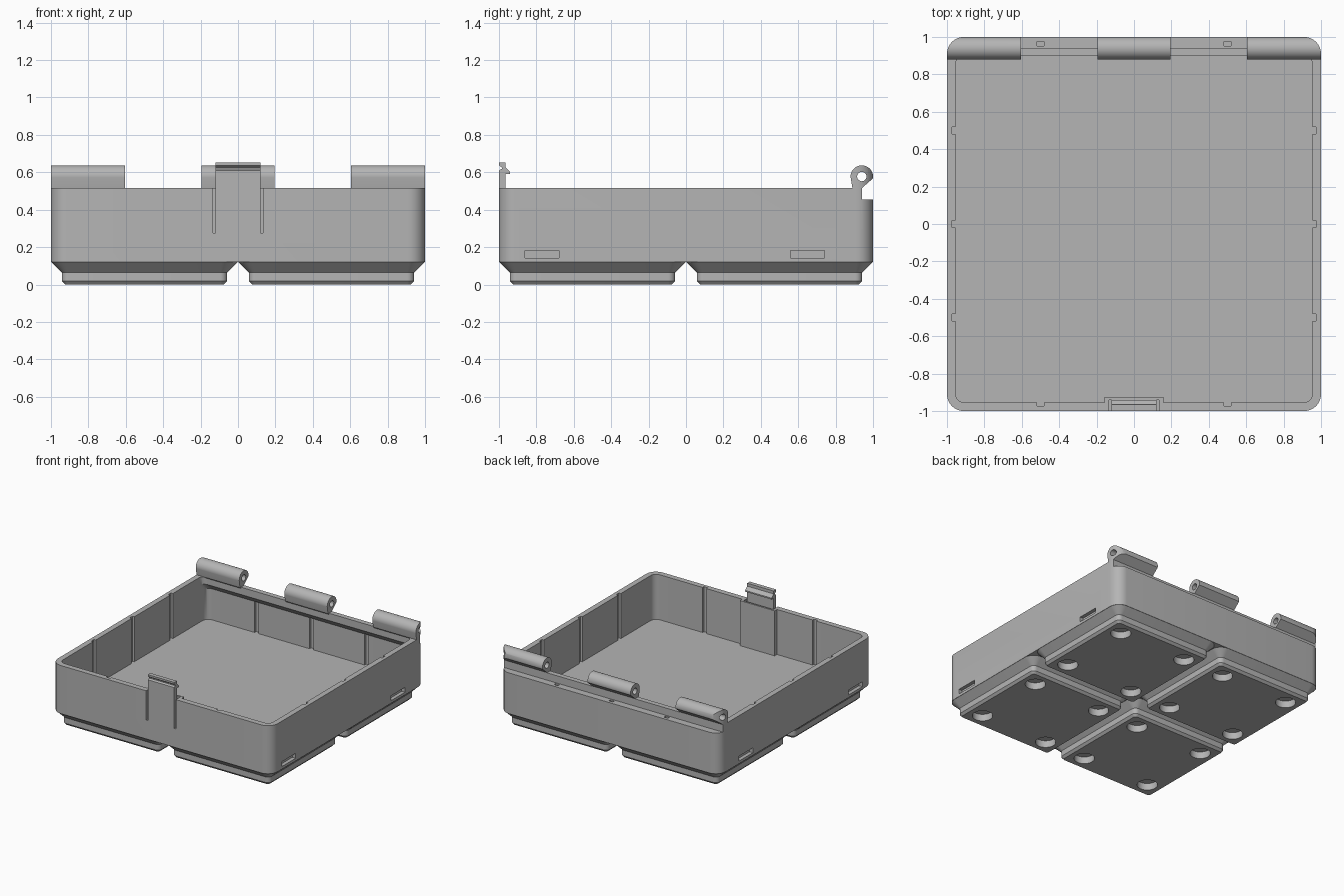
import bpy, bmesh, math
from mathutils import Vector

old = bpy.data.objects.get("Cube")
if old:
    bpy.data.objects.remove(old, do_unlink=True)

GREY = (0.46, 0.46, 0.46, 1.0)
mat = bpy.data.materials.new("mid grey")
mat.use_nodes = True
mat.diffuse_color = GREY
bsdf = next(n for n in mat.node_tree.nodes if n.type == 'BSDF_PRINCIPLED')
bsdf.inputs["Base Color"].default_value = GREY


def loft(name, rings):
    """Closed solid through rings of equal point count."""
    bm = bmesh.new()
    loops = [[bm.verts.new(p) for p in ring] for ring in rings]
    n = len(loops[0])
    for a, b in zip(loops, loops[1:]):
        for i in range(n):
            bm.faces.new((a[i], a[(i + 1) % n], b[(i + 1) % n], b[i]))
    bm.faces.new(loops[0][::-1])
    bm.faces.new(loops[-1])
    bmesh.ops.recalc_face_normals(bm, faces=bm.faces)
    mesh = bpy.data.meshes.new(name)
    bm.to_mesh(mesh)
    bm.free()
    mesh.materials.append(mat)
    ob = bpy.data.objects.new(name, mesh)
    bpy.context.collection.objects.link(ob)
    return ob


def rounded(x0, x1, y0, y1, r, z, steps=8):
    """Rounded rectangle ring at height z."""
    pts = []
    for k, (cx, cy) in enumerate([(x1 - r, y1 - r), (x0 + r, y1 - r),
                                  (x0 + r, y0 + r), (x1 - r, y0 + r)]):
        for i in range(steps + 1):
            a = math.pi / 2 * (k + i / steps)
            pts.append(Vector((cx + r * math.cos(a), cy + r * math.sin(a), z)))
    return pts


def box(name, x0, x1, y0, y1, z0, z1):
    return loft(name, [[(x0, y0, z), (x1, y0, z), (x1, y1, z), (x0, y1, z)]
                       for z in (z0, z1)])


def extrude_x(name, profile, x0, x1):
    return loft(name, [[(x, y, z) for y, z in profile] for x in (x0, x1)])


def boolean(target, tool, operation='DIFFERENCE'):
    """Apply a boolean and discard the tool."""
    mod = target.modifiers.new("cut", 'BOOLEAN')
    mod.operation, mod.solver, mod.object = operation, 'EXACT', tool
    bpy.context.view_layer.update()
    dg = bpy.context.evaluated_depsgraph_get()
    mesh = bpy.data.meshes.new_from_object(target.evaluated_get(dg))
    target.modifiers.clear()
    target.data = mesh
    bpy.data.objects.remove(tool, do_unlink=True)


def column(z0, z1):
    return loft("column", [rounded(-1, 1, -1, 1, 0.09, z) for z in (z0, z1)])


parts = []
BASE, FLOOR, RIM, LEDGE = 0.12, 0.145, 0.515, 0.455

# Tray shell: the cavity narrows under the hinge rail at the back
tray = column(BASE, RIM)
tray.name = "tray"
cavity = loft("cavity", [rounded(-0.955, 0.955, -0.955, y, 0.05, z) for y, z in
                         [(0.955, FLOOR), (0.955, 0.40), (0.90, LEDGE), (0.90, 0.7)]])
boolean(tray, cavity)
boolean(tray, box("ledge_cut", -1.1, 1.1, 0.942, 1.1, LEDGE, 0.7))

# Thickened panel behind the latch, with the latch pocket
boolean(tray, box("latch_backing", -0.158, 0.158, -0.98, -0.925, 0.135, RIM), 'UNION')
boolean(tray, box("latch_pocket", -0.135, 0.135, -1.1, -0.94, 0.275, 0.7))

# Vertical divider grooves in the walls
w, d = 0.018, 0.972
for t in (-0.5, 0, 0.5):
    for s in (-1, 1):
        x0, x1 = sorted((s * 0.94, s * d))
        boolean(tray, box("groove", x0, x1, t - w, t + w, FLOOR, 0.7))
for t in (-0.5, 0.5):
    boolean(tray, box("groove", t - w, t + w, -d, -0.94, FLOOR, 0.7))
for t in (-0.5, 0, 0.5):
    boolean(tray, box("groove", t - w, t + w, 0.953, d + 0.003, FLOOR, 0.7))

# Label slots low on both sides
for s in (-1, 1):
    for y0 in (-0.86, 0.56):
        x0, x1 = sorted((s * 0.97, s * 1.1))
        boolean(tray, box("slot", x0, x1, y0, y0 + 0.18, 0.142, 0.182))
parts.append(tray)

# Four stepped feet with magnet holes
for sx, sy, label in [(-1, -1, "front_right"), (1, -1, "front_left"),
                      (-1, 1, "back_right"), (1, 1, "back_left")]:
    cx, cy = sx * 0.5, sy * 0.5
    foot = loft(label + "_foot", [
        rounded(cx - h, cx + h, cy - h, cy + h, r, z)
        for h, r, z in [(0.425, 0.02, 0), (0.442, 0.037, 0.019),
                        (0.442, 0.037, 0.065), (0.498, 0.088, BASE)]])
    for hx in (-0.31, 0.31):
        for hy in (-0.31, 0.31):
            ring = [(cx + hx + 0.077 * math.cos(i * math.tau / 32),
                     cy + hy + 0.077 * math.sin(i * math.tau / 32)) for i in range(32)]
            boolean(foot, loft("hole", [[(x, y, z) for x, y in ring]
                                        for z in (-0.05, 0.057)]))
    parts.append(foot)

# Hinge knuckles: round barrel on a slanted leg, bored for a pin
CY, CZ, R = 0.94, 0.577, 0.06
barrel = [(CY + R * math.cos(math.radians(a)), CZ + R * math.sin(math.radians(a)))
          for a in range(-10, 186, 5)]
barrel += [(0.89, 0.515), (0.90, 0.505), (0.942, 0.505), (0.942, 0.517)]
bore = [(CY + 0.025 * math.cos(i * math.tau / 24),
         CZ + 0.025 * math.sin(i * math.tau / 24)) for i in range(24)]
for name, x0, x1 in [("right_hinge", -1.02, -0.605), ("middle_hinge", -0.195, 0.195),
                     ("left_hinge", 0.605, 1.02)]:
    hinge = extrude_x(name, barrel, x0, x1)
    boolean(hinge, extrude_x("bore", bore, x0 - 0.1, x1 + 0.1))
    boolean(hinge, column(0.3, 0.9), 'INTERSECT')
    parts.append(hinge)

# Spring latch with finger groove in front and hook behind
latch = [(-1, 0.275), (-1, 0.61), (-0.985, 0.618), (-0.985, 0.626), (-1, 0.637),
         (-1, 0.652), (-0.966, 0.652), (-0.966, 0.628), (-0.94, 0.603),
         (-0.94, 0.592), (-0.966, 0.592), (-0.966, 0.275)]
parts.append(extrude_x("latch", latch, -0.12, 0.12))

# Smooth rounded surfaces, keep hard edges
bpy.ops.object.select_all(action='DESELECT')
for ob in parts:
    ob.select_set(True)
bpy.context.view_layer.objects.active = tray
bpy.ops.object.shade_smooth_by_angle(angle=math.radians(30))
